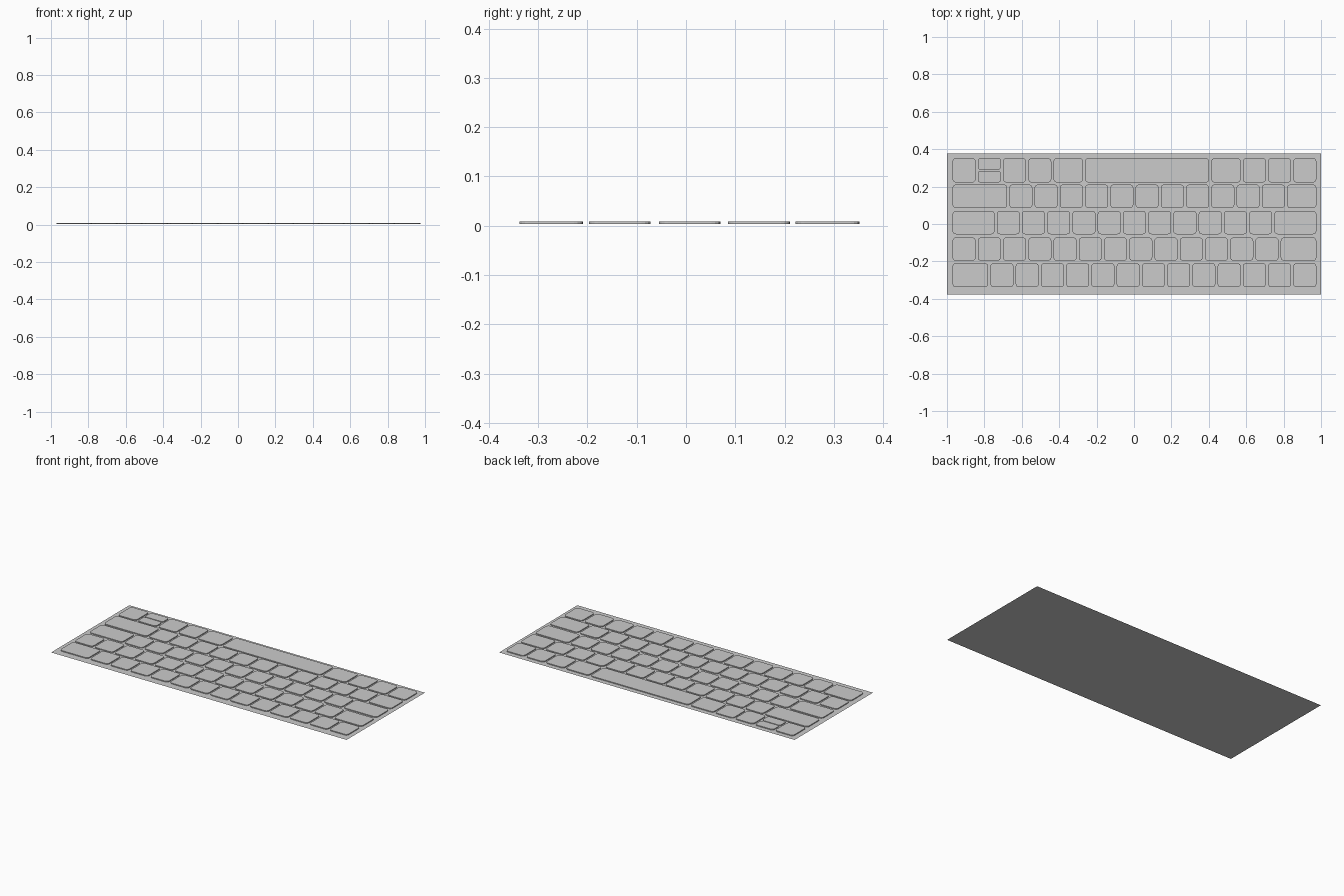
import bpy, bmesh, math

if "Cube" in bpy.data.objects:
    bpy.data.objects.remove(bpy.data.objects["Cube"])

Z_LOW, Z_TOP = 0.003, 0.0085
LEFT, RIGHT = 0.975, -0.97      # typist's left is +x
GAP = 0.012
UNIT = (LEFT - RIGHT + GAP) / 14.5


def finish(bm, name):
    mesh = bpy.data.meshes.new(name)
    bm.to_mesh(mesh)
    bm.free()
    obj = bpy.data.objects.new(name, mesh)
    bpy.context.collection.objects.link(obj)
    return obj


def add_key(bm, x0, x1, y0, y1, r=0.018, segs=4):
    """Flat rounded-rectangle key cap."""
    corners = [(x1 - r, y1 - r, 0), (x0 + r, y1 - r, 90),
               (x0 + r, y0 + r, 180), (x1 - r, y0 + r, 270)]
    pts = []
    for cx, cy, start in corners:
        for i in range(segs + 1):
            a = math.radians(start + 90 * i / segs)
            pts.append((cx + r * math.cos(a), cy + r * math.sin(a)))
    low = [bm.verts.new((x, y, Z_LOW)) for x, y in pts]
    top = [bm.verts.new((x, y, Z_TOP)) for x, y in pts]
    bm.faces.new(top)
    bm.faces.new(low[::-1])
    n = len(pts)
    for i in range(n):
        j = (i + 1) % n
        bm.faces.new((low[i], low[j], top[j], top[i]))


def key_row(name, y0, y1, widths, split=None):
    bm = bmesh.new()
    x = LEFT
    for i, w in enumerate(widths):
        x_end = x - w * UNIT + GAP
        if i == split:          # two half-height arrow keys
            mid = (y0 + y1) / 2
            add_key(bm, x_end, x, y0, mid - 0.003, 0.014)
            add_key(bm, x_end, x, mid + 0.003, y1, 0.014)
        else:
            add_key(bm, x_end, x, y0, y1)
        x = x_end - GAP
    finish(bm, name)


# Thin backing sheet
bm = bmesh.new()
bm.faces.new([bm.verts.new((x, y, 0)) for x, y in
              ((-1, -0.378), (1, -0.378), (1, 0.378), (-1, 0.378))])
finish(bm, "base_plate")

# Key rows, number row at the front (-y), space bar row at the back
key_row("number_row", -0.338, -0.209, [1] * 13 + [1.5])
key_row("upper_letter_row", -0.197, -0.072, [1.5] + [1] * 13)
key_row("middle_letter_row", -0.055, 0.070, [1.75] + [1] * 11 + [1.75])
key_row("lower_letter_row", 0.085, 0.211, [1.25] + [1] * 11 + [2.25])
key_row("space_bar_row", 0.222, 0.352,
        [1, 1, 1, 1.25, 5, 1.25, 1, 1, 1, 1], split=8)
